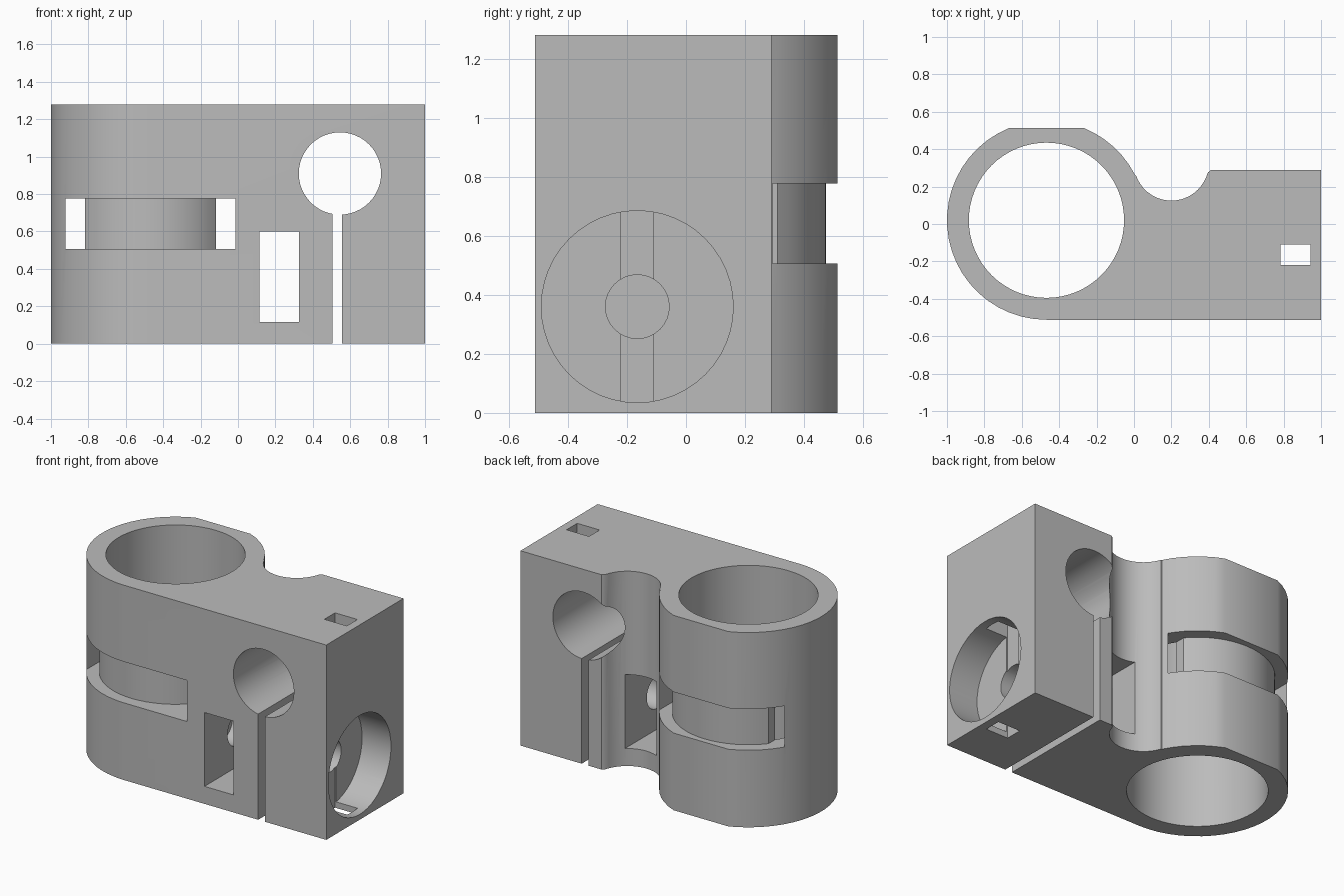
import bpy, bmesh
from math import sin, cos, radians, pi
from mathutils import Matrix

if "Cube" in bpy.data.objects:
    bpy.data.objects.remove(bpy.data.objects["Cube"], do_unlink=True)

HEIGHT = 1.28
CX, CY = -0.468, 0.02          # sleeve axis
OUTER, BORE, BAND = 0.532, 0.415, 0.455
BOLT_Y, BOLT_Z = -0.165, 0.36  # clamping bolt axis

grey = bpy.data.materials.new("light_grey")
grey.use_nodes = True
grey.diffuse_color = (0.5, 0.5, 0.5, 1)
grey.node_tree.nodes["Principled BSDF"].inputs["Base Color"].default_value = (0.5, 0.5, 0.5, 1)


def finish(name, bm, helper=True):
    bmesh.ops.recalc_face_normals(bm, faces=bm.faces)
    mesh = bpy.data.meshes.new(name)
    bm.to_mesh(mesh)
    bm.free()
    mesh.materials.append(grey)
    obj = bpy.data.objects.new(name, mesh)
    bpy.context.collection.objects.link(obj)
    obj.hide_render = helper
    return obj


def arc(cx, cy, r, start, end, steps):
    angles = [radians(start + (end - start) * i / steps) for i in range(steps + 1)]
    return [(cx + r * cos(a), cy + r * sin(a)) for a in angles]


def prism(name, outline, z0, z1, helper=True):
    bm = bmesh.new()
    face = bm.faces.new([bm.verts.new((x, y, z0)) for x, y in outline])
    top = bmesh.ops.extrude_face_region(bm, geom=[face])["geom"]
    bmesh.ops.translate(bm, vec=(0, 0, z1 - z0),
                        verts=[v for v in top if isinstance(v, bmesh.types.BMVert)])
    return finish(name, bm, helper)


def box(name, x, y, z):
    return prism(name, [(x[0], y[0]), (x[1], y[0]), (x[1], y[1]), (x[0], y[1])], *z)


def cylinder(name, centre, r, length, axis, sides=48):
    turn = {"X": Matrix.Rotation(pi / 2, 4, "Y"),
            "Y": Matrix.Rotation(pi / 2, 4, "X"),
            "Z": Matrix.Identity(4)}[axis]
    bm = bmesh.new()
    bmesh.ops.create_cone(bm, cap_ends=True, segments=sides, radius1=r, radius2=r,
                          depth=length, matrix=Matrix.Translation(centre) @ turn)
    return finish(name, bm)


def cut(target, cutter):
    mod = target.modifiers.new("cut", "BOOLEAN")
    mod.operation, mod.solver, mod.object = "DIFFERENCE", "EXACT", cutter
    bpy.context.view_layer.objects.active = target
    bpy.ops.object.modifier_apply(modifier=mod.name)
    bpy.data.objects.remove(cutter, do_unlink=True)


# Body outline: block, cable recess, round sleeve with a flat back
outline = [(1, -0.512), (1, 0.29), (0.412, 0.29), (0.395, 0.275)]
outline += arc(0.2, 0.325, 0.2, -22, -161, 18)
outline += arc(CX, CY, OUTER, 27, 68, 6) + arc(CX, CY, OUTER, 112, 270, 22)
body = prism("clamp_body", outline, 0, HEIGHT, helper=False)

# Strap groove around the sleeve, leaving curved front and back pads
groove = box("strap_groove", (CX - BAND, CX + BAND), (-0.8, 0.8), (0.507, 0.777))
core = arc(CX, CY, BAND, 39.7, 140.3, 16) + arc(CX, CY, BAND, 219.7, 320.3, 16)
cut(groove, prism("strap_core", core, 0.3, 1))
cut(body, groove)

# Sleeve bore and cross-bar hole with its clamping slit
cut(body, cylinder("sleeve_bore", (CX, CY, HEIGHT / 2), BORE, 2, "Z", 64))
cut(body, cylinder("bar_hole", (0.545, 0, 0.91), 0.22, 2, "Y"))
cut(body, box("clamp_slit", (0.505, 0.555), (-0.8, 0.8), (-0.1, 0.8)))

# Bolt hole, nut window, head recess and drain slot
cut(body, cylinder("bolt_hole", (0.5, BOLT_Y, BOLT_Z), 0.108, 1, "X", 32))
cut(body, box("nut_window", (0.115, 0.325), (-0.8, 0.8), (0.115, 0.6)))
cut(body, cylinder("head_recess", (1.29, BOLT_Y, BOLT_Z), 0.325, 1, "X"))
cut(body, box("pin_slot", (0.782, 0.945), (-0.22, -0.11), (-0.1, 1.5)))

bpy.ops.object.select_all(action="DESELECT")
body.select_set(True)
bpy.context.view_layer.objects.active = body
bpy.ops.object.shade_smooth_by_angle(angle=radians(30))
